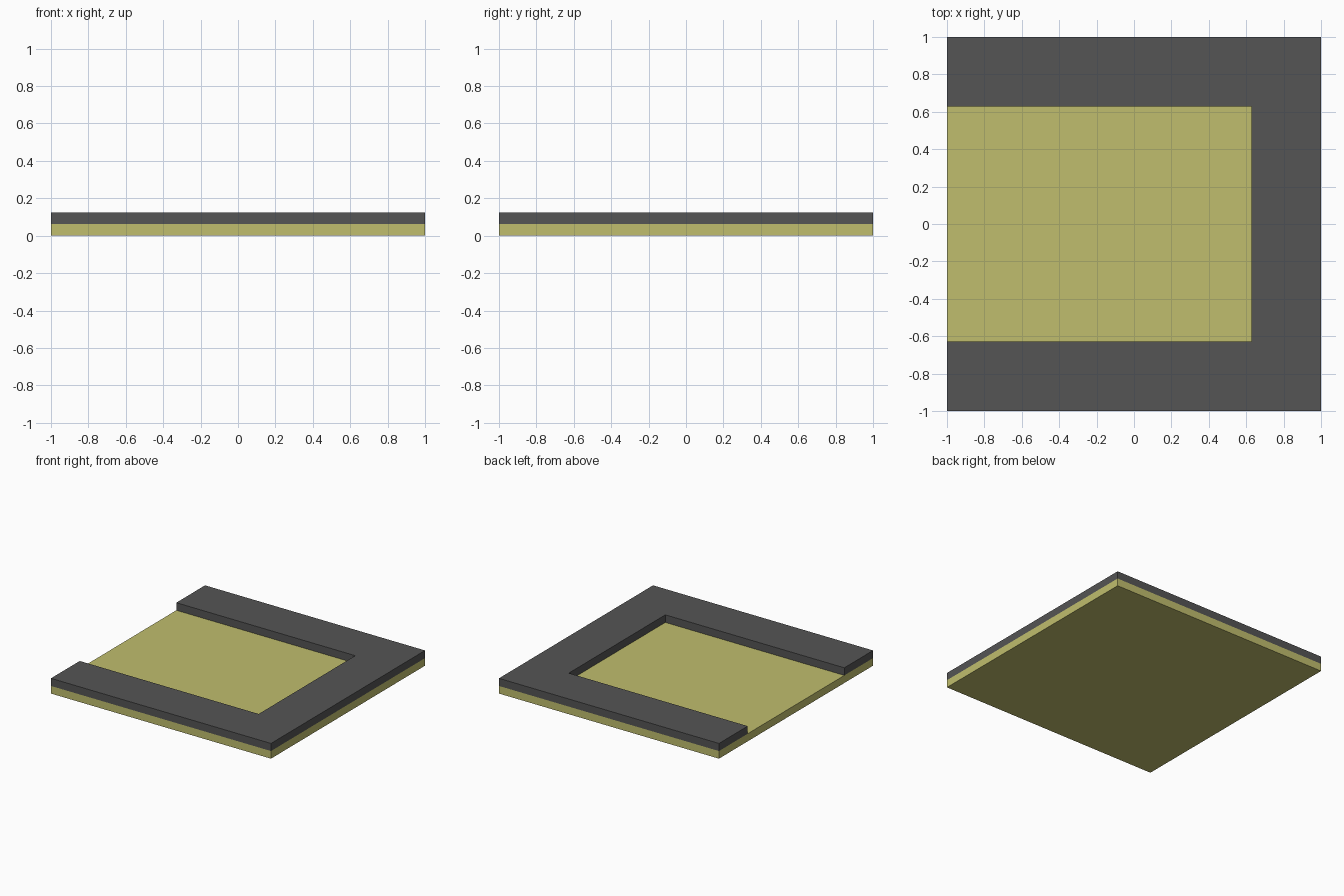
import bpy
import bmesh

cube = bpy.data.objects.get("Cube")
if cube:
    bpy.data.objects.remove(cube, do_unlink=True)

HALF = 1.0       # half the side of the square slab
INNER = 0.627    # inner edge of the raised border
STEP = 0.0625    # thickness of each layer


def make_material(name, color):
    mat = bpy.data.materials.new(name)
    mat.use_nodes = True
    mat.diffuse_color = (*color, 1)
    mat.node_tree.nodes["Principled BSDF"].inputs["Base Color"].default_value = (*color, 1)
    return mat


def extrude_outline(name, outline, bottom, height, mat):
    """Raise a flat outline into a solid."""
    bm = bmesh.new()
    face = bm.faces.new([bm.verts.new((x, y, bottom)) for x, y in outline])
    result = bmesh.ops.extrude_face_region(bm, geom=[face], use_keep_orig=True)
    top = [v for v in result["geom"] if isinstance(v, bmesh.types.BMVert)]
    bmesh.ops.translate(bm, verts=top, vec=(0, 0, height))
    bmesh.ops.recalc_face_normals(bm, faces=bm.faces)
    mesh = bpy.data.meshes.new(name)
    bm.to_mesh(mesh)
    bm.free()
    mesh.materials.append(mat)
    obj = bpy.data.objects.new(name, mesh)
    bpy.context.collection.objects.link(obj)
    return obj


yellow = make_material("pale_yellow", (0.53, 0.515, 0.155))
grey = make_material("dark_grey", (0.09, 0.09, 0.09))

# Square base slab
square = [(-HALF, -HALF), (HALF, -HALF), (HALF, HALF), (-HALF, HALF)]
extrude_outline("base_slab", square, 0, STEP, yellow)

# Raised border on three sides, open towards -x
border = square + [(-HALF, INNER), (INNER, INNER), (INNER, -INNER), (-HALF, -INNER)]
extrude_outline("raised_border", border, STEP, STEP, grey)
